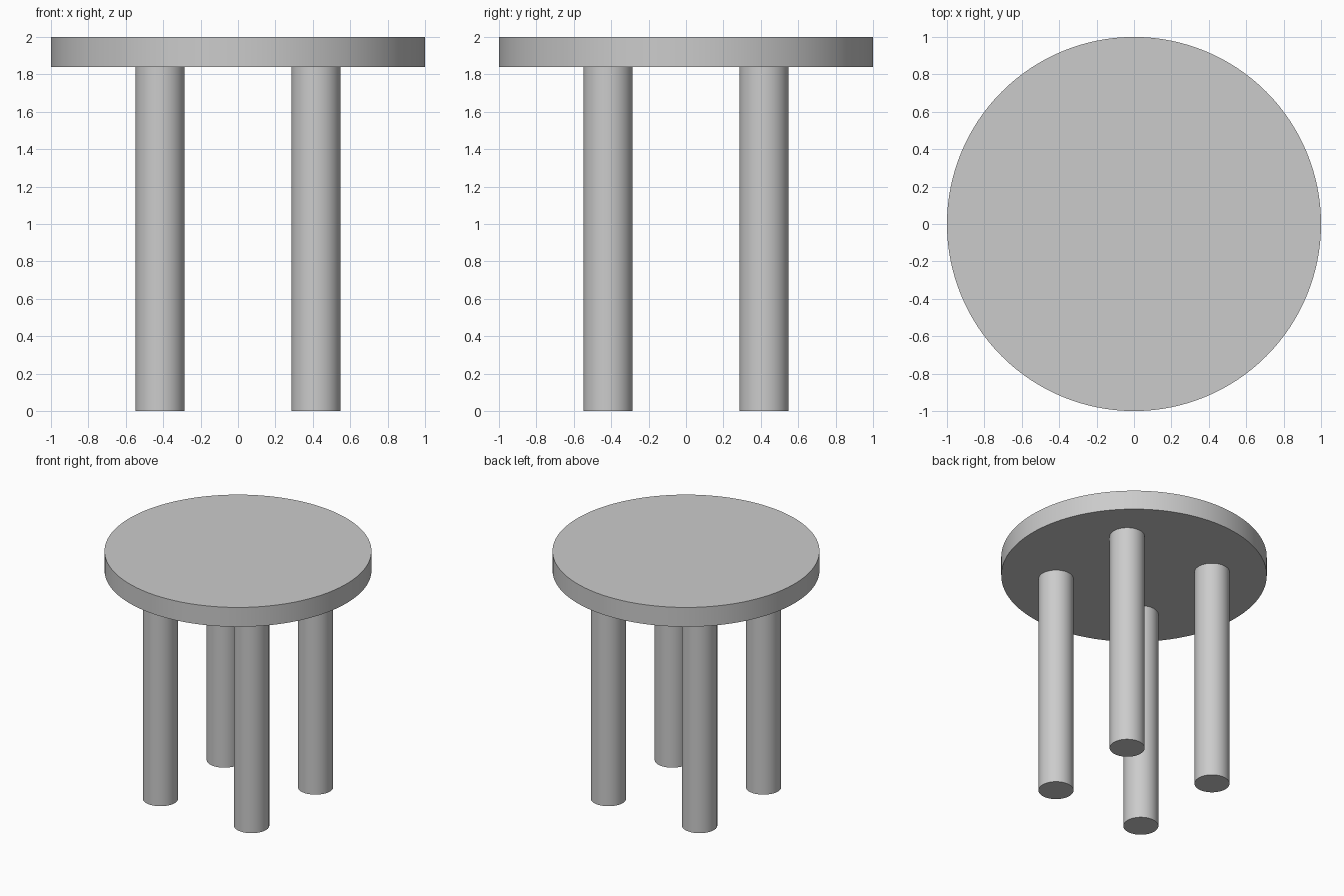
import bpy
import math

cube = bpy.data.objects.get("Cube")
if cube:
    bpy.data.objects.remove(cube, do_unlink=True)

HEIGHT = 2.0
TOP_THICKNESS = 0.16
LEG_RADIUS = 0.132
LEG_OFFSET = 0.417

# One plain grey finish
grey = bpy.data.materials.new("plain_grey")
grey.use_nodes = True
colour = (0.6, 0.6, 0.6, 1.0)
grey.diffuse_color = colour
grey.node_tree.nodes["Principled BSDF"].inputs["Base Color"].default_value = colour


def cylinder(name, radius, bottom, top, x=0.0, y=0.0, sides=64):
    bpy.ops.mesh.primitive_cylinder_add(
        vertices=sides, radius=radius, depth=top - bottom,
        location=(x, y, (top + bottom) / 2))
    obj = bpy.context.object
    obj.name = name
    obj.data.name = name
    obj.data.materials.append(grey)
    bpy.ops.object.shade_smooth_by_angle(angle=math.radians(30))
    return obj


# Round top
underside = HEIGHT - TOP_THICKNESS
cylinder("round_top", 1.0, underside, HEIGHT, sides=128)

# Four straight legs
for depth_name, y_sign in (("front", -1), ("back", 1)):
    for side_name, x_sign in (("left", 1), ("right", -1)):
        cylinder(f"{depth_name}_{side_name}_leg", LEG_RADIUS, 0.0, underside,
                 x_sign * LEG_OFFSET, y_sign * LEG_OFFSET)
